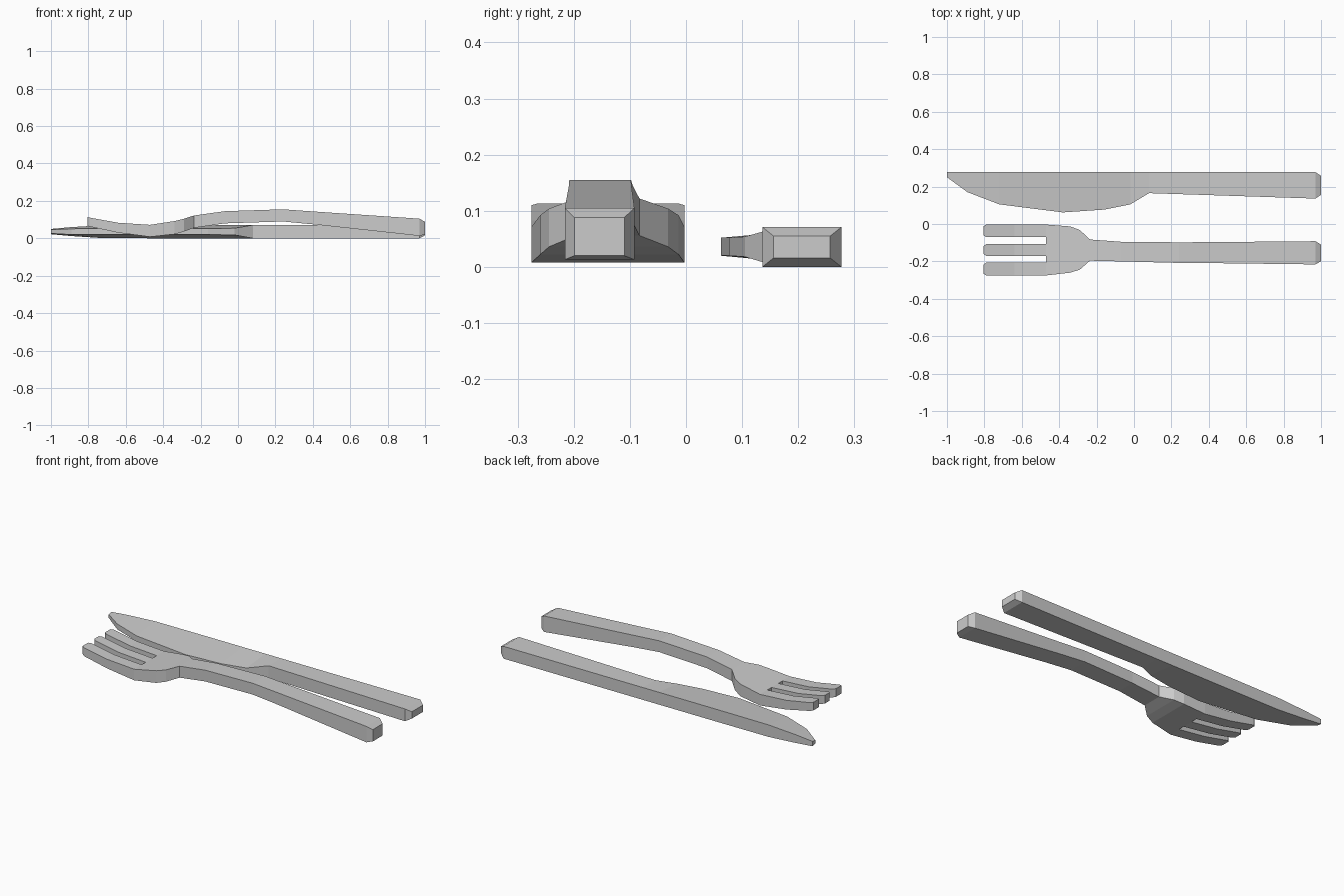
import bpy, bmesh


def loft(bm, stations, cap_start=True):
    """Each station: x, (y, z low, z high) on the left edge, same on the right edge."""
    rings = []
    for x, (ya, la, ha), (yb, lb, hb) in stations:
        pts = [(x, ya, la), (x, yb, lb), (x, yb, hb), (x, ya, ha)]
        rings.append([bm.verts.new(p) for p in pts])
    for a, b in zip(rings, rings[1:]):
        for i in range(4):
            j = (i + 1) % 4
            bm.faces.new((a[i], a[j], b[j], b[i]))
    if cap_start:
        bm.faces.new(rings[0][::-1])
    bm.faces.new(rings[-1])


def finish(bm, name):
    bmesh.ops.recalc_face_normals(bm, faces=bm.faces)
    mesh = bpy.data.meshes.new(name)
    bm.to_mesh(mesh)
    bm.free()
    obj = bpy.data.objects.new(name, mesh)
    bpy.context.collection.objects.link(obj)


# Knife: thick straight spine, thin curved cutting edge, block handle
bm = bmesh.new()
loft(bm, [
    (-1.00, (0.250, 0.026, 0.046), (0.277, 0.022, 0.050)),
    (-0.89, (0.170, 0.020, 0.051), (0.277, 0.012, 0.060)),
    (-0.72, (0.105, 0.020, 0.052), (0.277, 0.001, 0.070)),
    (-0.38, (0.062, 0.020, 0.052), (0.277, 0.000, 0.071)),
    (-0.16, (0.077, 0.020, 0.052), (0.277, 0.000, 0.071)),
    (-0.02, (0.105, 0.018, 0.054), (0.277, 0.000, 0.071)),
    (0.08, (0.165, 0.000, 0.071), (0.277, 0.000, 0.071)),
    (0.97, (0.136, 0.000, 0.071), (0.277, 0.000, 0.071)),
    (1.00, (0.156, 0.016, 0.055), (0.257, 0.016, 0.055)),
])
finish(bm, "knife")

# Fork handle and head base: x, y low, y high, z low, z high
bm = bmesh.new()
body = [
    (-0.47, -0.275, -0.003, 0.008, 0.072),
    (-0.34, -0.260, -0.013, 0.022, 0.092),
    (-0.29, -0.244, -0.032, 0.036, 0.104),
    (-0.235, -0.196, -0.083, 0.056, 0.122),
    (-0.07, -0.200, -0.095, 0.080, 0.145),
    (0.24, -0.208, -0.098, 0.090, 0.155),
    (0.41, -0.209, -0.097, 0.074, 0.143),
    (0.97, -0.216, -0.092, 0.013, 0.105),
    (1.00, -0.199, -0.110, 0.020, 0.088),
]
loft(bm, [(x, (a, l, h), (b, l, h)) for x, a, b, l, h in body])

# Three upturned tines: x, z low, z high, side inset
curve = [(-0.47, 0.008, 0.072, 0), (-0.64, 0.030, 0.083, 0),
         (-0.79, 0.062, 0.110, 0), (-0.805, 0.066, 0.113, 0.01)]
for a, b in [(-0.275, -0.207), (-0.170, -0.108), (-0.070, -0.003)]:
    loft(bm, [(x, (a + d, l, h), (b - d, l, h)) for x, l, h, d in curve],
         cap_start=False)
finish(bm, "fork")
